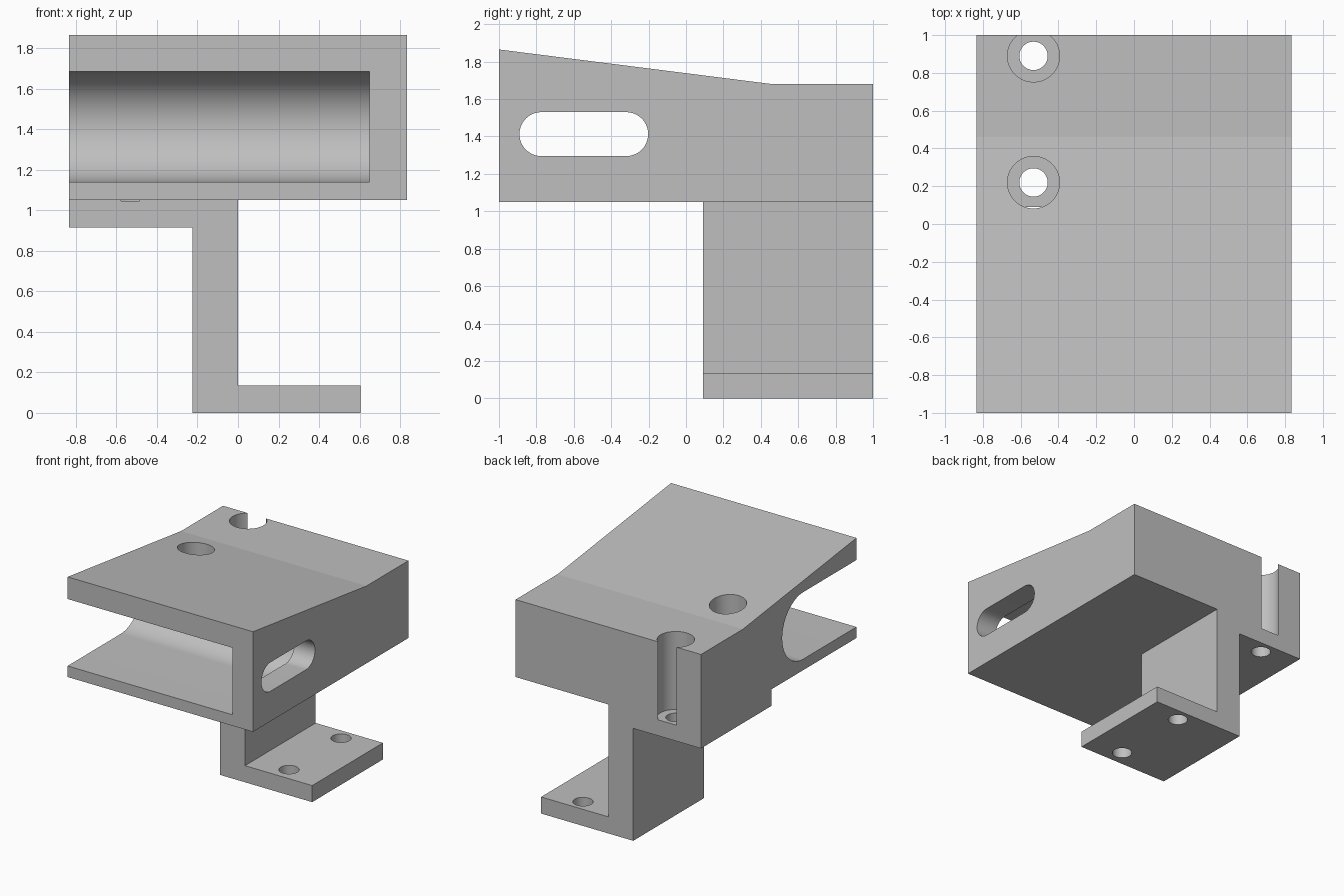
import bpy, bmesh
from math import sin, cos, pi, radians
from mathutils import Vector

cube = bpy.data.objects.get("Cube")
if cube:
    bpy.data.objects.remove(cube, do_unlink=True)

grey = bpy.data.materials.new("plain grey")
grey.use_nodes = True
colour = (0.52, 0.52, 0.52, 1)
grey.diffuse_color = colour
grey.node_tree.nodes["Principled BSDF"].inputs["Base Color"].default_value = colour

SEGMENTS = 96


def prism(name, points, axis, start, end):
    """Extrude a flat outline along an axis; points use the other two axes in order."""
    def place(p, d):
        v = list(p)
        v.insert("xyz".index(axis), d)
        return Vector(v)
    bm = bmesh.new()
    base = bm.faces.new([bm.verts.new(place(p, start)) for p in points])
    moved = bmesh.ops.extrude_face_region(bm, geom=[base])["geom"]
    shift = place((0, 0), end - start)
    bmesh.ops.translate(bm, vec=shift, verts=[g for g in moved if isinstance(g, bmesh.types.BMVert)])
    bmesh.ops.recalc_face_normals(bm, faces=bm.faces[:])
    mesh = bpy.data.meshes.new(name)
    bm.to_mesh(mesh)
    bm.free()
    mesh.materials.append(grey)
    obj = bpy.data.objects.new(name, mesh)
    bpy.context.collection.objects.link(obj)
    return obj


def arc(cx, cy, r, begin, sweep):
    """Points on an arc, both ends included."""
    n = round(SEGMENTS * sweep / (2 * pi))
    return [(cx + r * cos(begin + sweep * i / n), cy + r * sin(begin + sweep * i / n))
            for i in range(n + 1)]


def cylinder(name, x, y, r, bottom, top):
    return prism(name, arc(x, y, r, 0, 2 * pi)[:-1], "z", bottom, top)


def cut(target, cutters):
    bpy.context.view_layer.objects.active = target
    for cutter in cutters:
        cutter.hide_render = True
        mod = target.modifiers.new(cutter.name, "BOOLEAN")
        mod.operation = "DIFFERENCE"
        mod.solver = "EXACT"
        mod.object = cutter
        bpy.ops.object.modifier_apply(modifier=mod.name)


HALF = 0.835       # half width
BASE = 1.05        # underside of the housing
FRONT = 0.09       # front of the bracket

# Housing with a sloping top
housing = prism("housing", [(-1, BASE), (1, BASE), (1, 1.68), (0.46, 1.68), (-1, 1.865)],
                "x", -HALF, HALF)

# Bracket: mounting flange, upright web and foot in one profile
bracket = prism("bracket", [(-HALF, 0.915), (-0.225, 0.915), (-0.225, 0), (0.605, 0),
                            (0.605, 0.135), (0, 0.135), (0, BASE), (-HALF, BASE)],
                "y", FRONT, 1)

# Round-backed pocket, open at the front and one side
pocket_r, pocket_z = 0.2725, 1.4125
pocket_y = -0.045 - pocket_r
pocket = prism("pocket_cutter",
               [(-1.2, pocket_z - pocket_r)]
               + arc(pocket_y, pocket_z, pocket_r, -pi / 2, pi)
               + [(-1.2, pocket_z + pocket_r)], "x", -1, 0.65)

# Rounded slot through the closed side wall
slot_r, slot_z = 0.1175, 1.4125
slot = prism("slot_cutter",
             arc(-0.32, slot_z, slot_r, -pi / 2, pi) + arc(-0.773, slot_z, slot_r, pi / 2, pi),
             "x", 0.5, 1)

# Screw holes with deep counterbores, and plain holes in the foot
bores, holes, foot_holes = [], [], []
for y in (0.22, 0.89):
    bores.append(cylinder("counterbore_cutter", -0.532, y, 0.138, 1.045, 2))
    holes.append(cylinder("screw_hole_cutter", -0.532, y, 0.075, 0.8, 1.2))
    foot_holes.append(cylinder("foot_hole_cutter", 0.305, y, 0.075, -0.1, 0.3))

cut(housing, [pocket, slot] + bores)
cut(bracket, bores + holes + foot_holes)

for helper in [pocket, slot] + bores + holes + foot_holes:
    bpy.data.objects.remove(helper, do_unlink=True)

# Smooth the round walls, keep every crease sharp
bpy.ops.object.select_all(action="DESELECT")
for part in (housing, bracket):
    part.select_set(True)
bpy.context.view_layer.objects.active = housing
bpy.ops.object.shade_smooth_by_angle(angle=radians(5))
